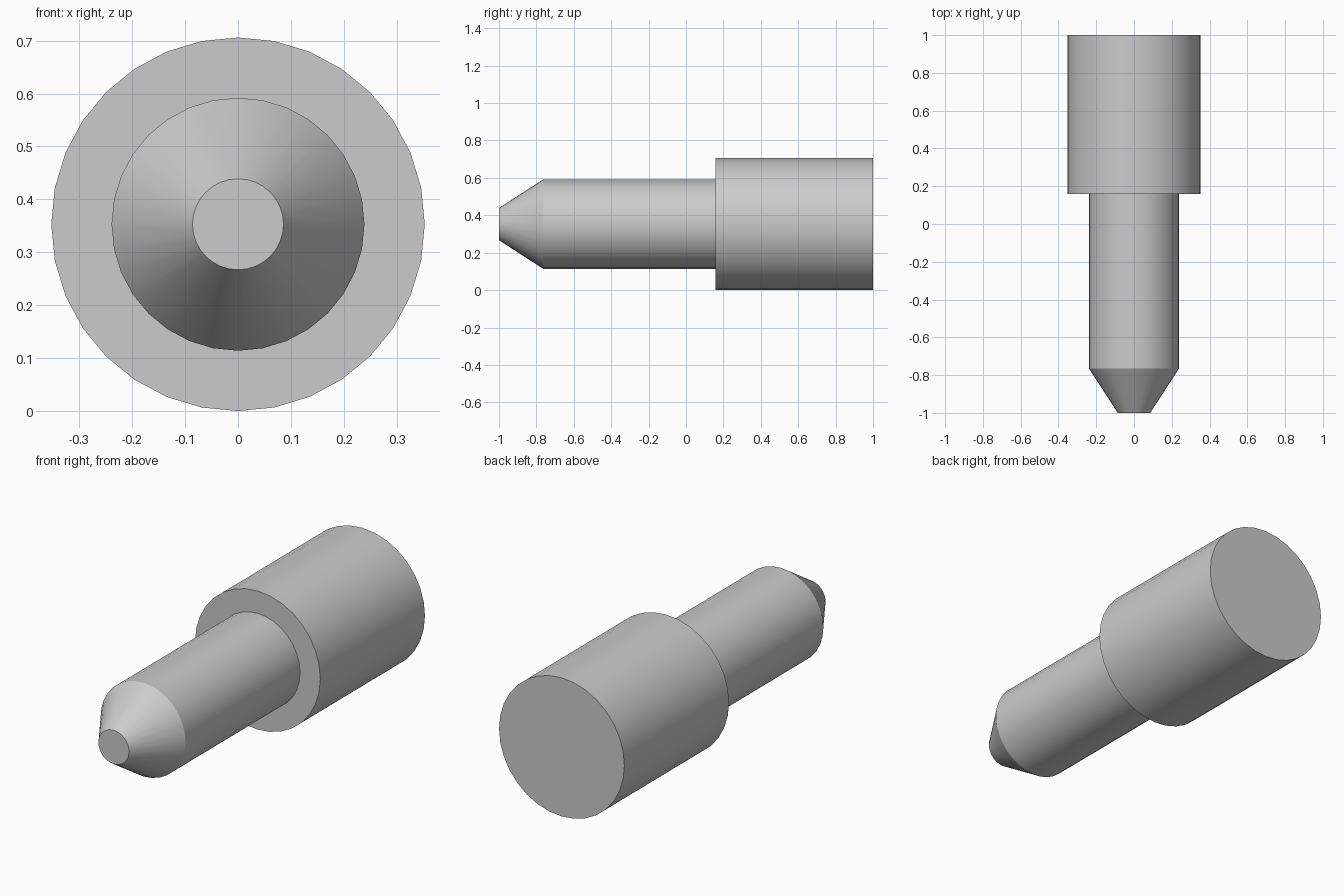
import bpy, bmesh, math

if "Cube" in bpy.data.objects:
    bpy.data.objects.remove(bpy.data.objects["Cube"])

SIDES = 32
AXIS_Z = 0.353

# Half profile of the stepped pin: (position along y, radius)
profile = [(-1.0, 0.086), (-0.764, 0.239), (0.158, 0.239), (0.158, 0.353), (1.0, 0.353)]

bm = bmesh.new()

# One ring of vertices per profile point
rings = []
for y, r in profile:
    angles = [2 * math.pi * i / SIDES for i in range(SIDES)]
    rings.append([bm.verts.new((r * math.sin(a), y, AXIS_Z + r * math.cos(a))) for a in angles])

# Tapered tip, shaft, shoulder and head walls
for a, b in zip(rings, rings[1:]):
    for i in range(SIDES):
        j = (i + 1) % SIDES
        bm.faces.new((a[i], a[j], b[j], b[i]))

# Flat end caps
bm.faces.new(rings[0])
bm.faces.new(rings[-1])
bmesh.ops.recalc_face_normals(bm, faces=bm.faces)

mesh = bpy.data.meshes.new("stepped_pin")
bm.to_mesh(mesh)
bm.free()
pin = bpy.data.objects.new("stepped_pin", mesh)
bpy.context.collection.objects.link(pin)

# Smooth round walls, crisp steps and taper edge
bpy.context.view_layer.objects.active = pin
pin.select_set(True)
bpy.ops.object.shade_smooth_by_angle(angle=math.radians(25))
